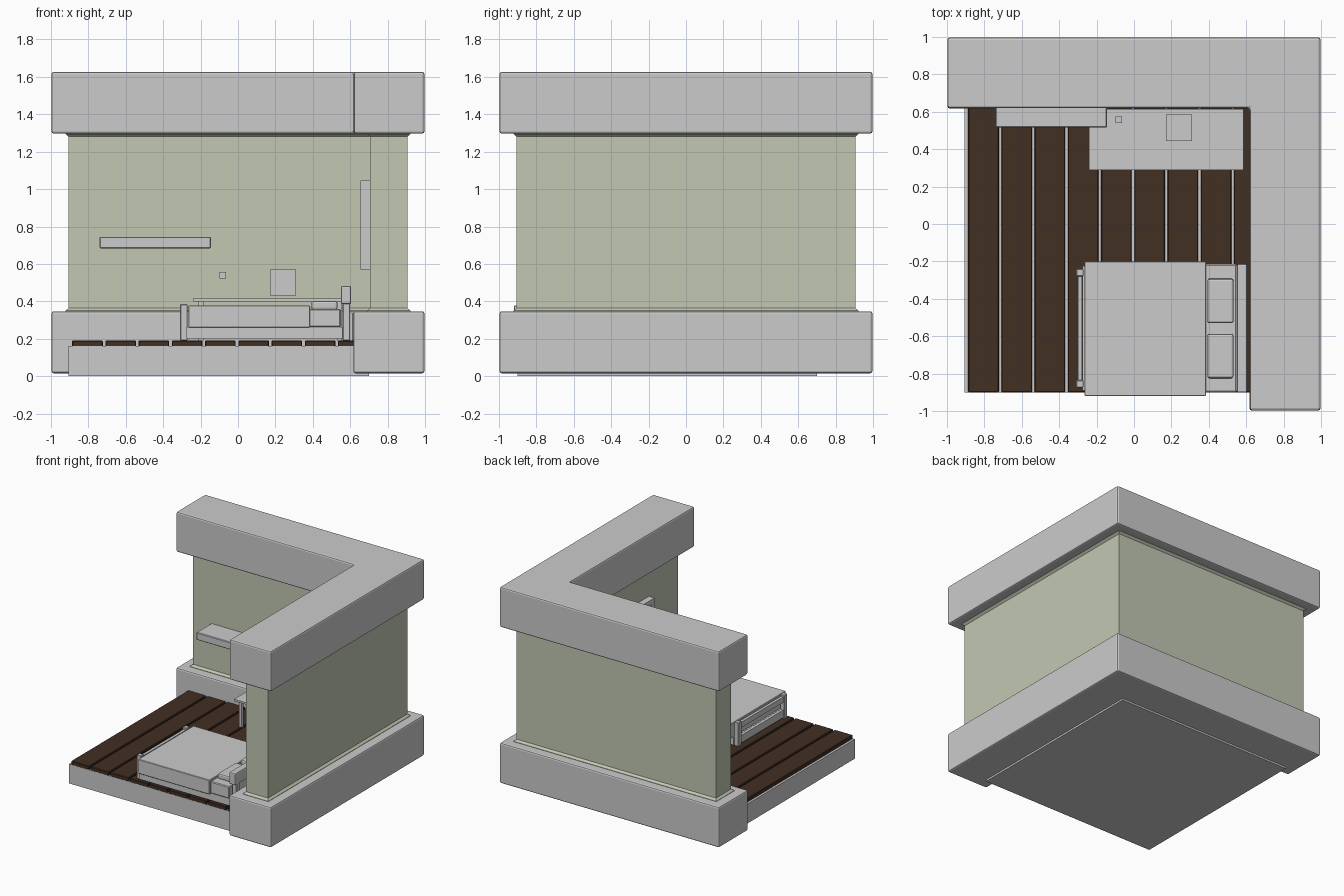
import bpy, bmesh

if "Cube" in bpy.data.objects:
    bpy.data.objects.remove(bpy.data.objects["Cube"])


def material(name, color):
    m = bpy.data.materials.new(name)
    m.diffuse_color = (*color, 1)
    m.use_nodes = True
    m.node_tree.nodes["Principled BSDF"].inputs["Base Color"].default_value = m.diffuse_color
    return m


GREEN = material("wall_paint", (0.54, 0.58, 0.45))
BROWN = material("floor_wood", (0.055, 0.029, 0.017))


def finish(name, bm, mat=None, bevel=0.0, segments=1):
    bmesh.ops.recalc_face_normals(bm, faces=bm.faces)
    me = bpy.data.meshes.new(name)
    bm.to_mesh(me)
    bm.free()
    ob = bpy.data.objects.new(name, me)
    bpy.context.collection.objects.link(ob)
    if mat:
        me.materials.append(mat)
    if bevel:
        mod = ob.modifiers.new("bevel", 'BEVEL')
        mod.width = bevel
        mod.segments = segments
        mod.limit_method = 'ANGLE'
    return ob


def box(name, x, y, z, mat=None, bevel=0.0, segments=1):
    """Box from (min, max) ranges on each axis."""
    bm = bmesh.new()
    bmesh.ops.create_cube(bm, size=1)
    for v in bm.verts:
        v.co = [(r[0] + r[1]) / 2 + c * (r[1] - r[0]) for r, c in zip((x, y, z), v.co)]
    return finish(name, bm, mat, bevel, segments)


def l_prism(name, rings, mat=None, bevel=0.0, segments=1):
    """L-shaped wall skinned through rings of (outer, inner, z)."""
    bm = bmesh.new()
    loops = []
    for o, i, z in rings:
        pts = [(-o, o), (-o, i), (i, i), (i, -o), (o, -o), (o, o)]
        loops.append([bm.verts.new((px, py, z)) for px, py in pts])
    for a, b in zip(loops, loops[1:]):
        for k in range(6):
            n = (k + 1) % 6
            bm.faces.new((a[k], a[n], b[n], b[k]))
    # caps split along the mitre of the L
    for lp in (loops[0], loops[-1]):
        bm.faces.new((lp[0], lp[1], lp[2], lp[5]))
        bm.faces.new((lp[2], lp[3], lp[4], lp[5]))
    return finish(name, bm, mat, bevel, segments)


# Corner walls with flared ends, and chunky trims below and above
l_prism("corner_walls", [(0.922, 0.69, 0.335), (0.922, 0.69, 0.35), (0.905, 0.707, 0.365),
                         (0.905, 0.707, 1.28), (0.922, 0.69, 1.295), (0.922, 0.69, 1.31)], GREEN)
l_prism("bottom_trim", [(0.997, 0.617, 0.015), (0.997, 0.617, 0.347)], None, 0.012, 2)
l_prism("top_trim", [(0.997, 0.62, 1.297), (0.997, 0.62, 1.627)], None, 0.012, 2)

# Floor slab and planks
box("floor_slab", (-0.905, 0.70), (-0.90, 0.70), (0, 0.16))
for k in range(9):
    x = -0.887 + 0.1777 * k
    box(f"floor_plank_{k + 1}", (x, x + 0.164), (-0.90, 0.70), (0.157, 0.19), BROWN, 0.004)

# Bed: frame, mattress, blanket, pillows
box("bed_frame", (-0.275, 0.56), (-0.89, -0.225), (0.20, 0.262))
box("mattress", (-0.25, 0.55), (-0.90, -0.215), (0.262, 0.36), None, 0.006)
box("blanket", (-0.265, 0.385), (-0.92, -0.20), (0.26, 0.378), None, 0.004)
for k, y in enumerate((-0.825, -0.53)):
    box(f"pillow_{k + 1}", (0.392, 0.532), (y, y + 0.238), (0.355, 0.402), None, 0.012, 2)

# Footboard and headboard
for side, y in (("front", -0.875), ("back", -0.28)):
    box(f"foot_post_{side}", (-0.31, -0.27), (y, y + 0.04), (0.19, 0.385), None, 0.004)
    box(f"head_post_{side}", (0.56, 0.60), (y, y + 0.04), (0.19, 0.40), None, 0.004)
box("foot_rail_lower", (-0.30, -0.277), (-0.85, -0.26), (0.20, 0.262))
box("foot_rail_upper", (-0.30, -0.277), (-0.85, -0.26), (0.325, 0.37))
box("headboard_top", (0.55, 0.605), (-0.90, -0.215), (0.385, 0.482), None, 0.008, 2)
box("headboard_rail", (0.57, 0.59), (-0.85, -0.26), (0.22, 0.30))

# Desk with thin legs and two small blocks above it
box("desk_top", (-0.24, 0.585), (0.29, 0.615), (0.40, 0.415))
for k, (x, y) in enumerate([(-0.21, 0.31), (-0.21, 0.57), (0.53, 0.31), (0.53, 0.57)]):
    box(f"desk_leg_{k + 1}", (x, x + 0.025), (y, y + 0.025), (0.19, 0.40))
box("desk_block_large", (0.17, 0.31), (0.445, 0.585), (0.43, 0.57))
box("desk_block_small", (-0.098, -0.064), (0.54, 0.575), (0.522, 0.557))

# Wall shelf on the back wall
box("wall_shelf", (-0.74, -0.145), (0.515, 0.72), (0.683, 0.745), None, 0.005)

# Window on the right wall: frame bars, mid bar, pane
W0, W1 = -0.53, 0.07
for name, y, z in (("bottom", (W0, W1), (0.57, 0.61)), ("top", (W0, W1), (1.005, 1.045)),
                   ("middle", (W0 - 0.004, W1 + 0.004), (0.795, 0.825)),
                   ("side_a", (W0, W0 + 0.04), (0.61, 1.005)),
                   ("side_b", (W1 - 0.04, W1), (0.61, 1.005))):
    box(f"window_{name}", (0.656, 0.72), y, z)
box("window_pane", (0.69, 0.715), (W0 + 0.04, W1 - 0.04), (0.61, 1.005))
